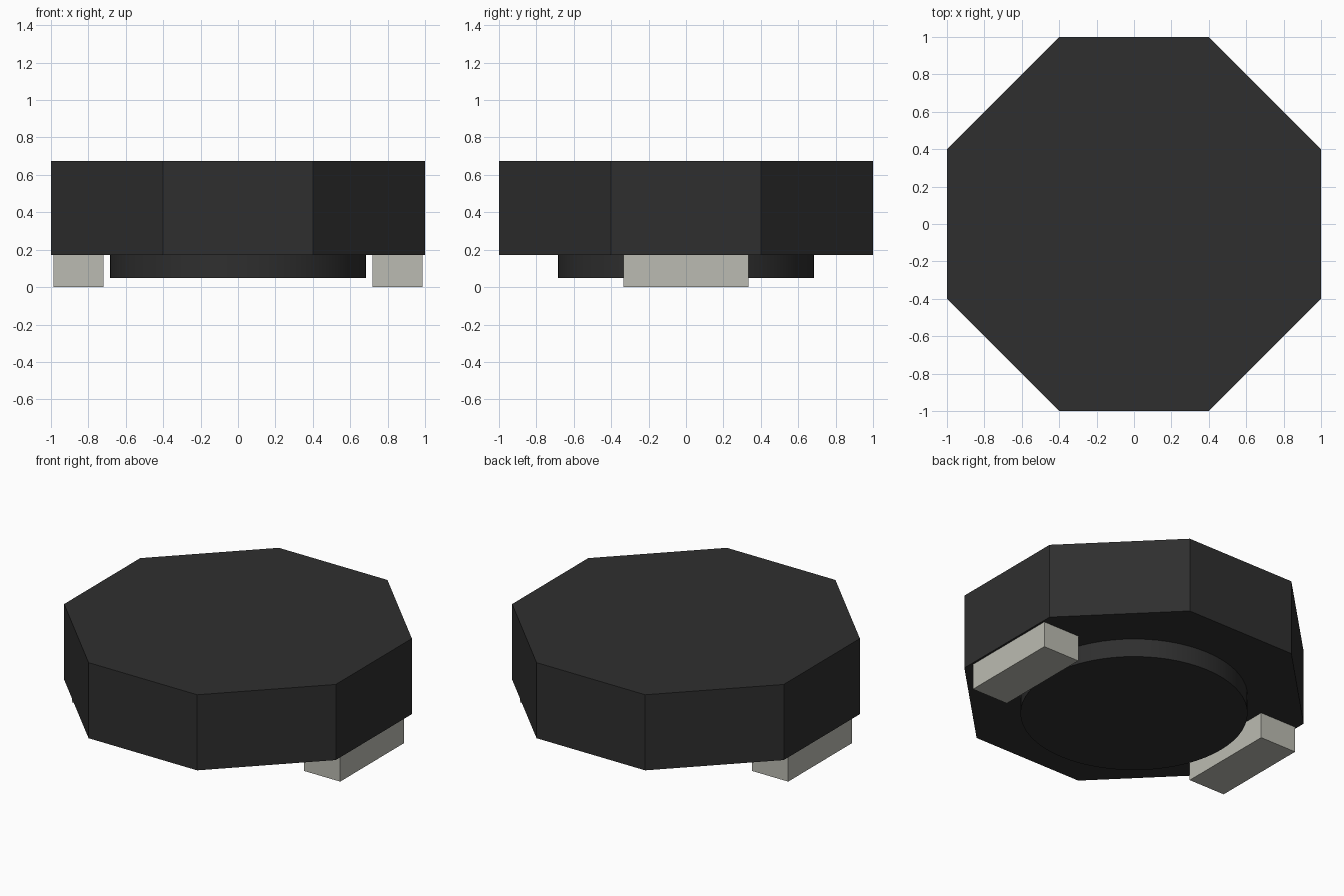
import bpy
import bmesh
import math

default = bpy.data.objects.get("Cube")
if default:
    bpy.data.objects.remove(default, do_unlink=True)


def make_material(name, color):
    mat = bpy.data.materials.new(name)
    mat.use_nodes = True
    mat.diffuse_color = color
    bsdf = mat.node_tree.nodes["Principled BSDF"]
    bsdf.inputs["Base Color"].default_value = color
    bsdf.inputs["Roughness"].default_value = 0.7
    return mat


def prism(name, outline, bottom, top, mat):
    """Extrude a flat outline straight up between two heights."""
    bm = bmesh.new()
    base = bm.faces.new([bm.verts.new((x, y, bottom)) for x, y in outline])
    cap = bmesh.ops.extrude_face_region(bm, geom=[base])["geom"]
    verts = [v for v in cap if isinstance(v, bmesh.types.BMVert)]
    bmesh.ops.translate(bm, verts=verts, vec=(0, 0, top - bottom))
    bmesh.ops.recalc_face_normals(bm, faces=bm.faces)
    mesh = bpy.data.meshes.new(name)
    bm.to_mesh(mesh)
    bm.free()
    mesh.materials.append(mat)
    obj = bpy.data.objects.new(name, mesh)
    bpy.context.collection.objects.link(obj)
    return obj


black = make_material("matte black", (0.028, 0.028, 0.028, 1))
metal = make_material("pale grey metal", (0.50, 0.50, 0.445, 1))

SEAT = 0.172

# Octagonal body
half, flat = 1.0, 0.4
octagon = [(flat, -half), (half, -flat), (half, flat), (flat, half),
           (-flat, half), (-half, flat), (-half, -flat), (-flat, -half)]
prism("body", octagon, SEAT, 0.675, black)

# Round base under the body
segments, radius = 64, 0.685
circle = [(radius * math.cos(math.tau * i / segments),
           radius * math.sin(math.tau * i / segments)) for i in range(segments)]
base = prism("round_base", circle, 0.05, SEAT, black)
bpy.ops.object.select_all(action="DESELECT")
base.select_set(True)
bpy.context.view_layer.objects.active = base
bpy.ops.object.shade_smooth_by_angle(angle=math.radians(30))

# Terminal block on each side
for name, side in (("left_terminal", 1), ("right_terminal", -1)):
    inner, outer, depth = side * 0.72, side * 0.987, 0.335
    rectangle = [(inner, -depth), (outer, -depth), (outer, depth), (inner, depth)]
    prism(name, rectangle, 0.0, SEAT, metal)
